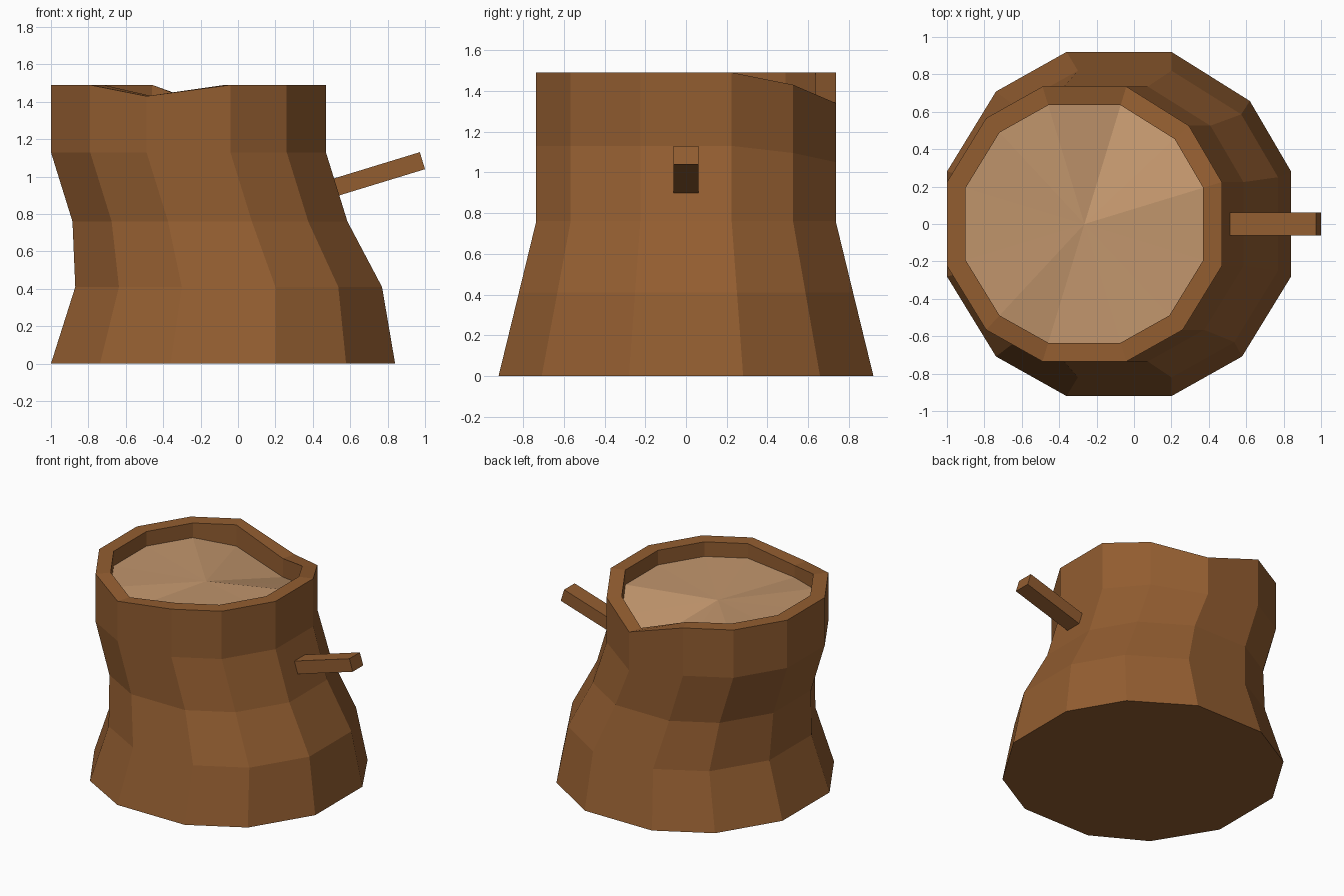
import bpy, bmesh, math
from mathutils import Matrix

if "Cube" in bpy.data.objects:
    bpy.data.objects.remove(bpy.data.objects["Cube"])


def material(name, rgb):
    m = bpy.data.materials.new(name)
    m.diffuse_color = (*rgb, 1)
    m.use_nodes = True
    m.node_tree.nodes["Principled BSDF"].inputs["Base Color"].default_value = m.diffuse_color
    return m


bark = material("bark", (0.29, 0.11, 0.03))
wood = material("cut_wood", (0.53, 0.30, 0.15))

# Twelve-sided outline, counter-clockwise; corner 1 is pushed out of line
a, b = 0.305, 0.77
SHAPE = [(1, a), (0.76, 0.715), (a, 1), (-a, 1), (-0.715, b), (-1, a),
         (-1, -a), (-0.715, -b), (-a, -1), (a, -1), (0.715, -b), (1, -a)]

# Rings from the ground up to the rim, then inward and down to the floor:
# centre x, half width, height, height changes by corner
RIM = {1: -0.06, 2: -0.15, 8: -0.06}
RINGS = [
    (-0.08, 0.92, 0.0, {}),
    (-0.05, 0.82, 0.41, {}),
    (-0.15, 0.735, 0.76, {}),
    (-0.265, 0.735, 1.13, {1: -0.035, 2: -0.08}),
    (-0.265, 0.735, 1.49, RIM),
    (-0.265, 0.635, 1.49, RIM),
    (-0.265, 0.635, 1.38, {1: -0.09, 2: -0.18, 3: -0.05, 8: -0.04}),
]


def finish(name, bm, mats):
    bmesh.ops.recalc_face_normals(bm, faces=bm.faces)
    me = bpy.data.meshes.new(name)
    bm.to_mesh(me)
    bm.free()
    for m in mats:
        me.materials.append(m)
    ob = bpy.data.objects.new(name, me)
    bpy.context.collection.objects.link(ob)
    return ob


# Stump with a hollowed top
bm = bmesh.new()
rings = [[bm.verts.new((cx + r * x, r * y, z + dz.get(i, 0)))
          for i, (x, y) in enumerate(SHAPE)] for cx, r, z, dz in RINGS]
n = len(SHAPE)
for lo, hi in zip(rings, rings[1:]):
    for i in range(n):
        j = (i + 1) % n
        bm.faces.new((lo[i], lo[j], hi[j], hi[i]))
bm.faces.new(rings[0][::-1])

# Cut wood floor inside the rim
mid = bm.verts.new((-0.265, 0, 1.36))
for i in range(n):
    bm.faces.new((rings[-1][i], rings[-1][(i + 1) % n], mid)).material_index = 1
finish("stump", bm, [bark, wood])

# Broken branch, tilted up and sunk slightly into the trunk
bm = bmesh.new()
bmesh.ops.create_cube(bm, size=1)
bmesh.ops.scale(bm, vec=(0.53, 0.125, 0.095), verts=bm.verts)
bmesh.ops.translate(bm, vec=(-0.265, 0, 0), verts=bm.verts)
branch = finish("branch", bm, [bark])
branch.matrix_world = (Matrix.Translation((0.986, 0, 1.085))
                       @ Matrix.Rotation(-math.radians(17), 4, 'Y'))
